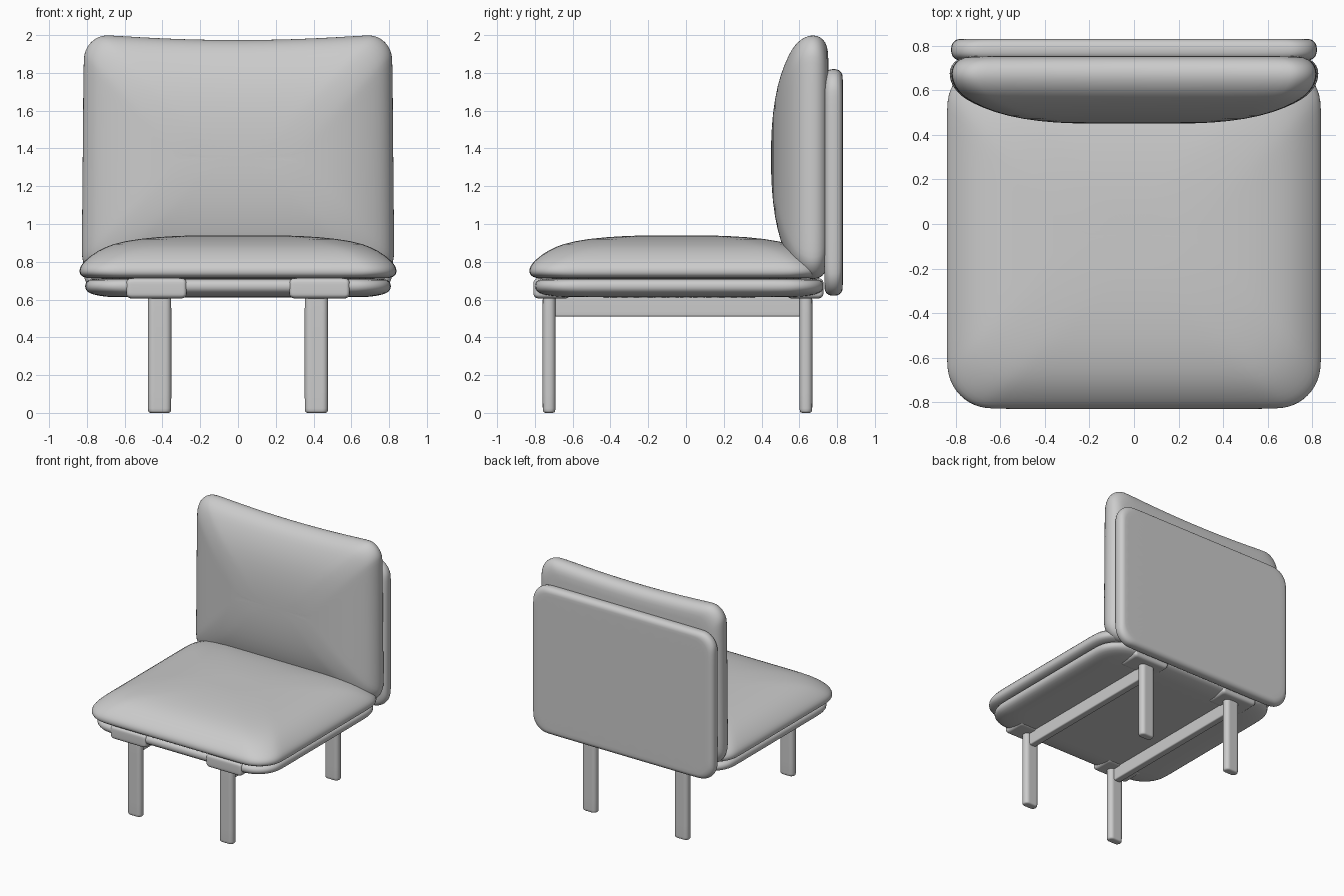
import bpy
import bmesh
import math
from mathutils import Vector

if "Cube" in bpy.data.objects:
    bpy.data.objects.remove(bpy.data.objects["Cube"], do_unlink=True)

grey = bpy.data.materials.new("soft grey")
grey.use_nodes = True
grey.diffuse_color = (0.6, 0.6, 0.6, 1)
bsdf = next(n for n in grey.node_tree.nodes if n.type == "BSDF_PRINCIPLED")
bsdf.inputs["Base Color"].default_value = (0.6, 0.6, 0.6, 1)


def rounded_rect(a, b, r, corner=6, side=8):
    """Outline of a rounded rectangle with half sizes a and b."""
    r = min(r, a * 0.95, b * 0.95)
    arcs = []
    for k, (sx, sy) in enumerate([(1, 1), (-1, 1), (-1, -1), (1, -1)]):
        centre = Vector((sx * (a - r), sy * (b - r)))
        angles = [math.pi / 2 * (k + i / corner) for i in range(corner + 1)]
        arcs.append([centre + r * Vector((math.cos(t), math.sin(t))) for t in angles])
    points = []
    for k, arc in enumerate(arcs):
        start, end = arc[-1], arcs[(k + 1) % 4][0]
        points += arc + [start.lerp(end, i / side) for i in range(1, side)]
    return points


def pad(name, centre, half, radius, profile, upright=False, shape=None):
    """Loft rounded rectangles through (inset, depth) pairs."""
    bm = bmesh.new()
    rings = []
    for inset, depth in profile:
        ring = []
        for p in rounded_rect(half[0] - inset, half[1] - inset, radius):
            u, v = p.x + centre[0], p.y + centre[1]
            co = Vector((u, depth, v)) if upright else Vector((u, v, depth))
            ring.append(bm.verts.new(shape(co) if shape else co))
        rings.append(ring)
    n = len(rings[0])
    for low, high in zip(rings, rings[1:]):
        for i in range(n):
            j = (i + 1) % n
            bm.faces.new((low[i], low[j], high[j], high[i]))
    bm.faces.new(rings[0][::-1])
    bm.faces.new(rings[-1])
    bmesh.ops.recalc_face_normals(bm, faces=bm.faces)
    mesh = bpy.data.meshes.new(name)
    bm.to_mesh(mesh)
    bm.free()
    mesh.materials.append(grey)
    for f in mesh.polygons:
        f.use_smooth = True
    obj = bpy.data.objects.new(name, mesh)
    bpy.context.collection.objects.link(obj)
    sub = obj.modifiers.new("smooth", "SUBSURF")
    sub.levels = sub.render_levels = 1
    return obj


def slab(low, high, edge):
    """Profile of a flat panel with a rounded rim."""
    steps = [math.pi / 2 * i / 4 for i in range(5)]
    rim = [(edge * (1 - math.sin(t)), edge * (1 - math.cos(t))) for t in steps]
    inner = edge * 1.3
    return ([(inner, low)] + [(d, low + h) for d, h in rim]
            + [(d, high - h) for d, h in reversed(rim)] + [(inner, high)])


# Seat: puffy cushion over a thin upholstered base
pad("seat_cushion", (0, -0.05), (0.84, 0.78), 0.2,
    [(0.12, 0.708), (0.03, 0.712), (0.004, 0.73), (0, 0.75), (0.004, 0.775),
     (0.028, 0.805), (0.07, 0.84), (0.13, 0.877), (0.23, 0.91),
     (0.4, 0.932), (0.6, 0.94), (0.68, 0.94)])
pad("seat_base", (0, -0.035), (0.81, 0.765), 0.2,
    [(0.17, 0.612), (0.13, 0.613), (0.07, 0.62), (0.02, 0.633), (0, 0.655),
     (0, 0.685), (0.015, 0.705), (0.05, 0.71), (0.1, 0.71)])


# Back cushion: narrower towards the top, with a sagging top edge
def sag(co):
    t = (co.z - 0.7) / 1.3
    dip = 0.028 * max(0, 1 - (co.x / 0.72) ** 2) * max(0, t) ** 3
    return Vector((co.x * (1 - 0.015 * t), co.y, co.z - dip))


pad("back_cushion", (0, 1.355), (0.83, 0.648), 0.13,
    [(0.15, 0.755), (0.08, 0.753), (0.035, 0.74), (0.007, 0.71), (0, 0.675),
     (0.004, 0.645), (0.02, 0.61), (0.05, 0.575), (0.1, 0.543), (0.2, 0.5),
     (0.33, 0.469), (0.48, 0.453), (0.6, 0.45)], True, sag)
pad("back_panel", (0, 1.22), (0.82, 0.6), 0.13, slab(0.733, 0.83, 0.04), True)

# Frame: legs, side rails and the padded leg mounts at the base edges
for side, x in (("right", -0.415), ("left", 0.415)):
    for end, y, mount_y in (("front", -0.725, -0.71), ("rear", 0.635, 0.63)):
        pad(f"{end}_{side}_leg", (x, y), (0.062, 0.034), 0.03, slab(0, 0.63, 0.015))
        pad(f"{end}_{side}_mount", (x * 1.04, mount_y), (0.16, 0.098), 0.02,
            slab(0.606, 0.713, 0.025))
    pad(f"{side}_rail", (x, -0.045), (0.03, 0.66), 0.01, slab(0.51, 0.625, 0.01))
